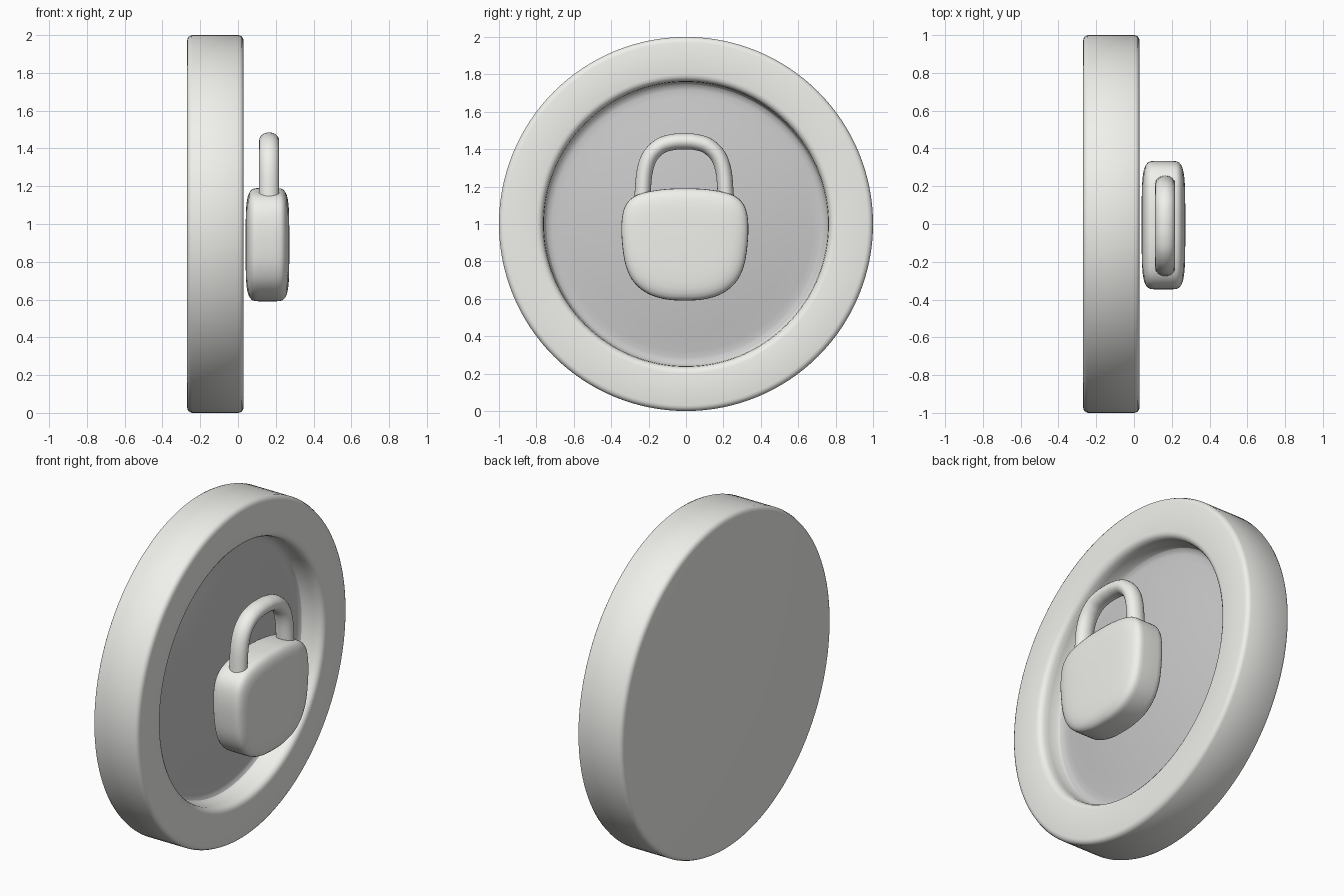
import bpy, math
from mathutils import Vector

if "Cube" in bpy.data.objects:
    bpy.data.objects.remove(bpy.data.objects["Cube"])


def material(name, color):
    mat = bpy.data.materials.new(name)
    mat.diffuse_color = (*color, 1)
    mat.use_nodes = True
    mat.node_tree.nodes["Principled BSDF"].inputs["Base Color"].default_value = mat.diffuse_color
    return mat


WHITE = material("warm_white", (0.87, 0.87, 0.84))
PINK = material("pale_pink", (0.88, 0.85, 0.85))


def loft(name, rings, mat, cap_start=True, cap_end=True):
    """Skin a sequence of closed rings into one smooth object."""
    n = len(rings[0])
    verts = [p for r in rings for p in r]
    faces = []
    for i in range(len(rings) - 1):
        for j in range(n):
            k = (j + 1) % n
            faces.append((i * n + j, i * n + k, (i + 1) * n + k, (i + 1) * n + j))
    if cap_start:
        faces.append(tuple(reversed(range(n))))
    if cap_end:
        faces.append(tuple(range((len(rings) - 1) * n, len(rings) * n)))
    mesh = bpy.data.meshes.new(name)
    mesh.from_pydata(verts, [], faces)
    mesh.materials.append(mat)
    obj = bpy.data.objects.new(name, mesh)
    bpy.context.collection.objects.link(obj)
    bpy.context.view_layer.objects.active = obj
    obj.select_set(True)
    bpy.ops.object.mode_set(mode='EDIT')
    bpy.ops.mesh.select_all(action='SELECT')
    bpy.ops.mesh.normals_make_consistent(inside=False)
    bpy.ops.object.mode_set(mode='OBJECT')
    bpy.ops.object.shade_smooth_by_angle(angle=math.radians(40))
    obj.select_set(False)
    return obj


def circle(x, r, n=128):
    """Ring around the coin axis."""
    return [(x, r * math.cos(2 * math.pi * i / n), 1 + r * math.sin(2 * math.pi * i / n))
            for i in range(n)]


def spline(pts, closed=False, steps=6):
    """Smooth a few control points with Catmull-Rom interpolation."""
    pts = [Vector(p) for p in pts]
    n = len(pts)
    get = (lambda i: pts[i % n]) if closed else (lambda i: pts[max(0, min(n - 1, i))])
    out = []
    for i in range(n if closed else n - 1):
        a, b, c, d = (get(i + k) for k in (-1, 0, 1, 2))
        for s in range(steps):
            t = s / steps
            out.append(0.5 * (2 * b + (c - a) * t + (2 * a - 5 * b + 4 * c - d) * t ** 2
                              + (3 * b - a - 3 * c + d) * t ** 3))
    if not closed:
        out.append(pts[-1])
    return out


# Coin body: lathed rim with a rounded recess on the +x side
profile = [(-0.27, 0.97), (-0.267, 0.982), (-0.26, 0.993), (-0.245, 1.0),
           (0.005, 1.0), (0.02, 0.993), (0.027, 0.982), (0.03, 0.97),
           (0.03, 0.80), (0.027, 0.785), (0.018, 0.772), (0.0, 0.763),
           (-0.03, 0.76), (-0.08, 0.757), (-0.1, 0.748)]
loft("coin_rim", [circle(x, r) for x, r in profile], WHITE, cap_end=False)

# Recess floor: tinted disc, gently domed towards the padlock
floor_profile = [(-0.1, 0.748), (-0.11, 0.735), (-0.113, 0.715), (-0.11, 0.68),
                 (-0.094, 0.58), (-0.073, 0.42), (-0.058, 0.25), (-0.051, 0.1),
                 (-0.05, 0.02)]
loft("recess_floor", [circle(x, r) for x, r in floor_profile], PINK, cap_start=False)

# Padlock body: cushion outline, rounded towards both faces
half = [(0.10, 1.187), (0.20, 1.172), (0.275, 1.145), (0.322, 1.09), (0.339, 1.0),
        (0.334, 0.88), (0.314, 0.77), (0.27, 0.685), (0.195, 0.626), (0.10, 0.597)]
outline = spline([(0, 1.19)] + half + [(0, 0.591)] + [(-y, z) for y, z in reversed(half)],
                 closed=True, steps=4)
layers = [(0.116, 0.1), (0.115, 0.45), (0.113, 0.65), (0.109, 0.78), (0.103, 0.87),
          (0.094, 0.935), (0.083, 0.975), (0.07, 0.995), (0.05, 1.0)]
layers = [(-h, s) for h, s in layers] + [(h, s) for h, s in reversed(layers)]
loft("padlock_body", [[(0.156 + h, -0.006 + s * p.x, 0.89 + s * (p.y - 0.89))
                       for p in outline] for h, s in layers], WHITE)

# Shackle: elliptical tube swept along an arch
leg = [(0.228, 1.05), (0.222, 1.16), (0.211, 1.28), (0.182, 1.363), (0.125, 1.418),
       (0.06, 1.438)]
path = spline(leg + [(0, 1.442)] + [(-y, z) for y, z in reversed(leg)], steps=5)
rings = []
for i, p in enumerate(path):
    t = (path[min(i + 1, len(path) - 1)] - path[max(i - 1, 0)]).normalized()
    side = Vector((t.y, -t.x))
    ring = []
    for k in range(24):
        a = 2 * math.pi * k / 24
        q = p + side * 0.043 * math.sin(a)
        ring.append((0.165 + 0.053 * math.cos(a), q.x - 0.01, q.y))
    rings.append(ring)
loft("padlock_shackle", rings, WHITE)
